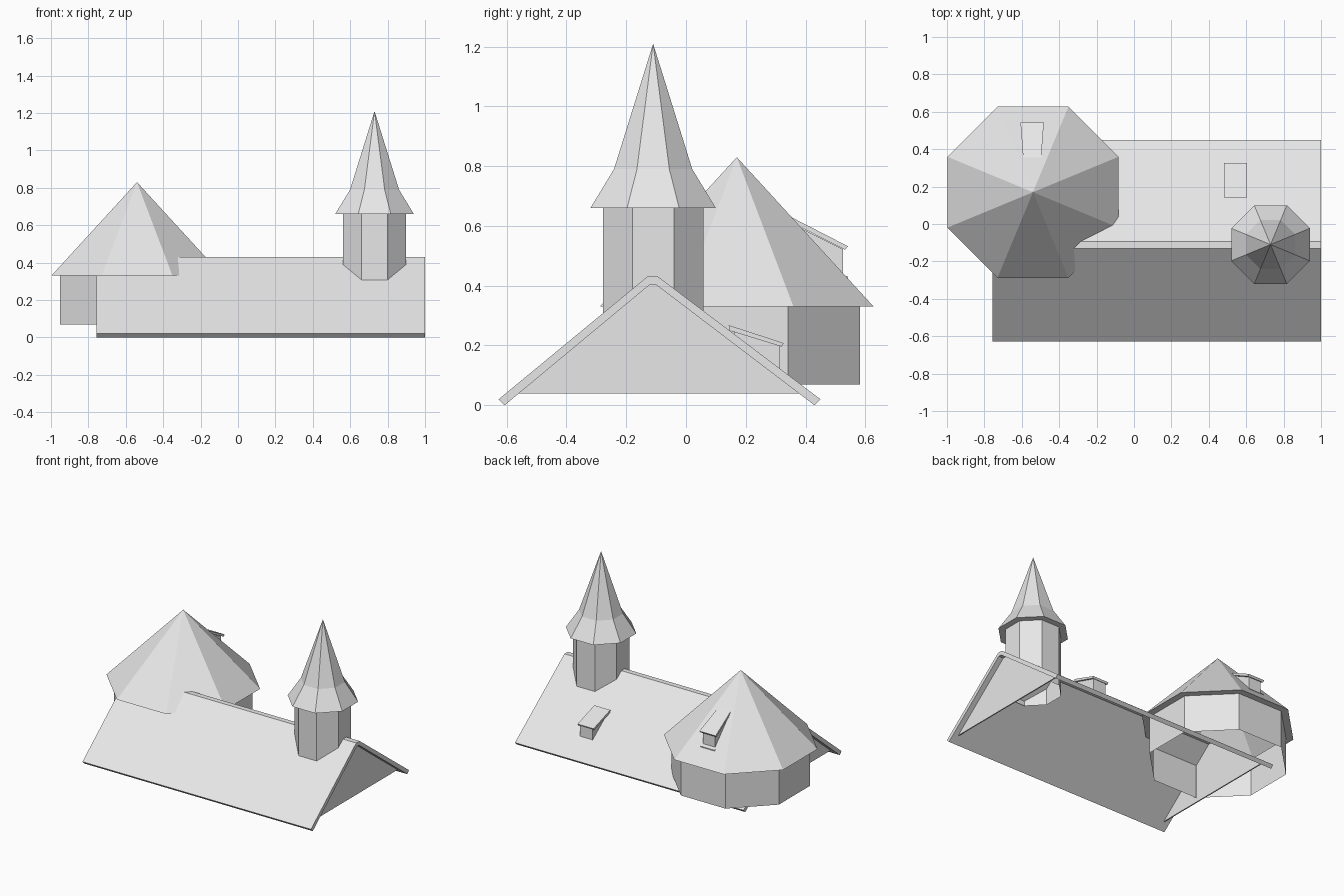
import bpy, bmesh, math

if "Cube" in bpy.data.objects:
    bpy.data.objects.remove(bpy.data.objects["Cube"])

mat = bpy.data.materials.new("pale_grey")
mat.diffuse_color = (0.8, 0.8, 0.8, 1)
mat.use_nodes = True
mat.node_tree.nodes["Principled BSDF"].inputs["Base Color"].default_value = mat.diffuse_color


def make(name, verts, faces, fix=True):
    me = bpy.data.meshes.new(name)
    me.from_pydata(verts, [], faces)
    me.materials.append(mat)
    if fix:
        bm = bmesh.new()
        bm.from_mesh(me)
        bmesh.ops.recalc_face_normals(bm, faces=bm.faces)
        bm.to_mesh(me)
        bm.free()
    ob = bpy.data.objects.new(name, me)
    bpy.context.collection.objects.link(ob)
    return ob


def prism_x(name, profile, x0, x1, taper=0.0):
    """Extrude a y-z profile along x; taper narrows it at low y."""
    n = len(profile)
    ys = [p[0] for p in profile]
    lo, span = min(ys), max(ys) - min(ys)
    inset = [taper * (1 - (y - lo) / span) for y in ys]
    verts = [(x0 + d, y, z) for (y, z), d in zip(profile, inset)]
    verts += [(x1 - d, y, z) for (y, z), d in zip(profile, inset)]
    faces = [(i, (i + 1) % n, n + (i + 1) % n, n + i) for i in range(n)]
    faces += [tuple(range(n)), tuple(range(2 * n - 1, n - 1, -1))]
    return make(name, verts, faces)


def octagon_rings(name, cx, cy, rings, apex=None):
    """Stack octagons given as (apothem, z), with an optional apex."""
    verts, faces = [], []
    for a, z in rings:
        r = a / math.cos(math.pi / 8)
        for k in range(8):
            t = math.pi / 8 + k * math.pi / 4
            verts.append((cx + r * math.cos(t), cy + r * math.sin(t), z))
    for j in range(len(rings) - 1):
        for k in range(8):
            m = (k + 1) % 8
            faces.append((8 * j + k, 8 * j + m, 8 * j + 8 + m, 8 * j + 8 + k))
    if apex is not None:
        top, b = len(verts), len(verts) - 8
        verts.append((cx, cy, apex))
        faces += [(b + k, b + (k + 1) % 8, top) for k in range(8)]
    return make(name, verts, faces)


# Main gabled roof shell, open underneath
prism_x("main_roof",
        [(-0.627, 0.02), (-0.13, 0.43), (-0.093, 0.43), (0.45, 0.02),
         (0.43, 0.0), (-0.10, 0.403), (-0.122, 0.403), (-0.607, 0.0)],
        -0.757, 1.0)

# Thin gable walls set back from both roof ends
gable = [(-0.56, 0.04), (0.378, 0.04), (-0.10, 0.403), (-0.122, 0.403)]
for name, x in (("right_gable", 0.955), ("left_gable", -0.72)):
    prism_x(name, gable, x, x + 0.008)

# Wide octagonal turret
octagon_rings("turret_wall", -0.54, 0.17, [(0.413, 0.07), (0.413, 0.33)])
octagon_rings("turret_roof", -0.54, 0.17, [(0.413, 0.33), (0.458, 0.33)], 0.83)

# Slender tower with a flared spire
octagon_rings("tower_wall", 0.73, -0.11, [(0.168, 0.24), (0.168, 0.66)])
octagon_rings("spire", 0.73, -0.11,
              [(0.168, 0.66), (0.21, 0.66), (0.131, 0.79)], 1.21)

# Dormer on the main roof
prism_x("roof_dormer_body",
        [(0.16, 0.238), (0.315, 0.121), (0.315, 0.20), (0.16, 0.252)],
        0.497, 0.593)
prism_x("roof_dormer_cover",
        [(0.145, 0.25), (0.32, 0.196), (0.327, 0.208), (0.143, 0.268)],
        0.482, 0.605)

# Dormer on the turret roof
prism_x("turret_dormer_body",
        [(0.37, 0.60), (0.525, 0.435), (0.525, 0.522), (0.37, 0.60)][:3],
        -0.592, -0.498)
prism_x("turret_dormer_cover",
        [(0.355, 0.61), (0.532, 0.52), (0.542, 0.532), (0.355, 0.628)],
        -0.607, -0.482, taper=0.014)
prism_x("turret_dormer_sill",
        [(0.515, 0.425), (0.542, 0.42), (0.542, 0.43), (0.515, 0.44)],
        -0.60, -0.49)
